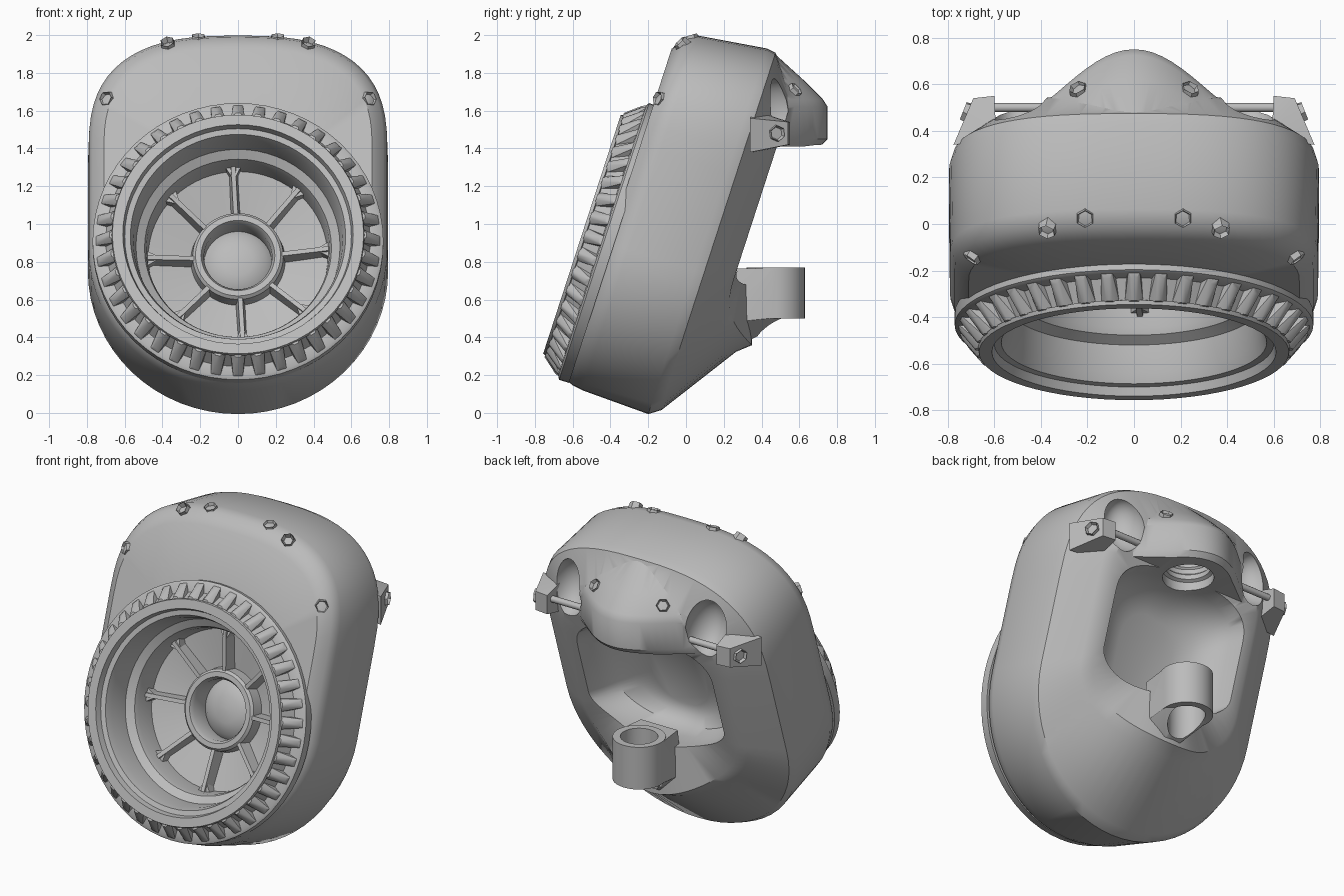
import bpy, bmesh, math
from math import sin, cos, pi, radians
from mathutils import Vector

if "Cube" in bpy.data.objects:
    bpy.data.objects.remove(bpy.data.objects["Cube"])

grey = bpy.data.materials.new("housing grey")
grey.use_nodes = True
GREY = (0.5, 0.5, 0.5, 1)
grey.diffuse_color = GREY
grey.node_tree.nodes["Principled BSDF"].inputs["Base Color"].default_value = GREY

TILT = radians(18)
S, C = sin(TILT), cos(TILT)


def place(x, v, d):
    """Tilted frame: v runs up the sloping front, d runs into the housing."""
    return Vector((x, -0.41 + v * S + d * C, 0.9 + v * C - d * S))


def smooth(ob, angle):
    bpy.ops.object.select_all(action='DESELECT')
    ob.select_set(True)
    bpy.context.view_layer.objects.active = ob
    bpy.ops.object.shade_smooth_by_angle(angle=radians(angle))


def finish(name, bm, angle=35):
    bmesh.ops.recalc_face_normals(bm, faces=bm.faces)
    mesh = bpy.data.meshes.new(name)
    bm.to_mesh(mesh)
    bm.free()
    mesh.materials.append(grey)
    ob = bpy.data.objects.new(name, mesh)
    bpy.context.collection.objects.link(ob)
    smooth(ob, angle)
    return ob


def loft(name, rings, centres=None):
    """Skin closed rings; ends are fans to a centre, or flat caps."""
    bm = bmesh.new()
    rows = [[bm.verts.new(p) for p in ring] for ring in rings]
    n = len(rows[0])
    for a, b in zip(rows, rows[1:]):
        for i in range(n):
            bm.faces.new((a[i], a[(i + 1) % n], b[(i + 1) % n], b[i]))
    for k, row in enumerate((rows[0], rows[-1])):
        if centres:
            c = bm.verts.new(centres[k])
            for i in range(n):
                bm.faces.new((row[i], row[(i + 1) % n], c))
        else:
            bm.faces.new(row)
    return finish(name, bm)


def hull(name, points):
    bm = bmesh.new()
    for p in points:
        bm.verts.new(p)
    out = bmesh.ops.convex_hull(bm, input=bm.verts)
    junk = {g for g in out["geom_interior"] if isinstance(g, bmesh.types.BMVert)}
    bmesh.ops.delete(bm, geom=list(junk), context='VERTS')
    return finish(name, bm)


def circle(x, y, z, r, n=32):
    return [Vector((x + r * cos(2 * pi * i / n), y + r * sin(2 * pi * i / n), z)) for i in range(n)]


def disc(r, d, n=64):
    return [place(r * cos(2 * pi * i / n), r * sin(2 * pi * i / n), d) for i in range(n)]


def combine(target, tool, operation):
    mod = target.modifiers.new("cut", 'BOOLEAN')
    mod.operation, mod.solver, mod.object = operation, 'EXACT', tool
    bpy.ops.object.select_all(action='DESELECT')
    target.select_set(True)
    bpy.context.view_layer.objects.active = target
    bpy.ops.object.modifier_move_to_index(modifier=mod.name, index=0)
    bpy.ops.object.modifier_apply(modifier=mod.name)
    bpy.data.objects.remove(tool)


def outline(d, a, low, rb, high, rt, rise=0.0, power=0.74):
    """Round bottom, straight sides, squarer top; rise pushes the bottom back."""
    pts = []
    for i in range(33):
        t = pi + pi * i / 32
        pts.append(place(a * cos(t), low + rb * sin(t), d + rise * sin(t) ** 4))
    for i in range(33):
        t = pi * i / 32
        c, s = cos(t), sin(t)
        pts.append(place(a * math.copysign(abs(c) ** power, c), high + rt * max(s, 0) ** power, d))
    return pts


# Main housing: front bevel, drafted wall, rear shoulder, rear rim
housing = loft("housing", [
    outline(0.0, 0.71, 0, 0.755, 0.52, 0.56),
    outline(0.05, 0.77, 0, 0.775, 0.54, 0.62),
    outline(0.11, 0.79, 0, 0.785, 0.55, 0.64),
    outline(0.48, 0.795, 0, 0.797, 0.55, 0.688),
    outline(0.53, 0.78, 0, 0.755, 0.55, 0.68, 0.01),
    outline(0.66, 0.6, 0.08, 0.42, 0.6, 0.47, 0.16),
    outline(0.69, 0.54, 0.1, 0.38, 0.62, 0.4, 0.2)],
    (place(0, 0.3, 0), place(0, 0.35, 0.69)))


# Bell-shaped rear boss
def bell(z, base, peak, w=0.56):
    xs = [w * (i / 14 - 1) for i in range(29)]
    return [Vector((x, base + (peak - base) * max(cos(pi * x / w / 2), 0) ** 1.7, z)) for x in xs] + \
        [Vector((w, 0.25, z)), Vector((-w, 0.25, z))]


combine(housing, loft("boss", [
    bell(1.41, 0.42, 0.71), bell(1.45, 0.43, 0.75), bell(1.62, 0.43, 0.75), bell(1.66, 0.42, 0.725),
    bell(1.76, 0.38, 0.625, 0.5), bell(1.91, 0.27, 0.46, 0.34)]), 'UNION')

# Rear cavity with a level ceiling and floor
rings = []
for d, w, inset in ((0.42, 0.2, 0.13), (0.45, 0.31, 0.07), (0.51, 0.4, 0.02), (0.6, 0.45, 0.0),
                    (0.69, 0.48, 0.0), (1.3, 0.62, 0.0)):
    top = (0.52 + 0.309 * d) / C - inset
    floor = (-0.23 + 0.309 * d) / C + inset
    rings.append(outline(d, w, floor + 0.2, 0.2, top - 0.25, 0.25))
combine(housing, loft("cavity_cutter", rings), 'DIFFERENCE')

# Round well in the front for the bowl
combine(housing, loft("well_cutter", [disc(0.62, -0.2), disc(0.62, 0.1), disc(0.49, 0.2), disc(0.49, 0.38)]),
        'DIFFERENCE')

# Upright bore under the boss, with grooves
combine(housing, loft("bore_cutter", [circle(0, 0.49, z, r) for z, r in
                                      ((1.3, 0.15), (1.47, 0.15), (1.48, 0.13), (1.51, 0.13), (1.52, 0.14),
                                       (1.55, 0.14), (1.56, 0.13), (1.62, 0.13))]), 'DIFFERENCE')

# Oval rear pockets
for side in (1, -1):
    bm = bmesh.new()
    bmesh.ops.create_uvsphere(bm, u_segments=24, v_segments=16, radius=1)
    for v in bm.verts:
        v.co = Vector((side * 0.49 + v.co.x * 0.12, 0.5 + v.co.y * 0.15 - v.co.z * 0.03, 1.59 + v.co.z * 0.18))
    combine(housing, finish("pocket_cutter", bm), 'DIFFERENCE')

# Lower lug on a tapered foot, drilled upright
lug = loft("lower_lug", [circle(0, 0.475, z, 0.155) for z in (0.5, 0.77)])
combine(lug, hull("lug_neck", [(s * x, y, z) for s in (-1, 1) for x, y, z in
                               ((0.13, 0.27, 0.765), (0.153, 0.46, 0.765), (0.153, 0.47, 0.505),
                                (0.15, 0.25, 0.48), (0.05, 0.33, 0.38), (0.08, 0.45, 0.47),
                                (0.06, 0.56, 0.505))]), 'UNION')
for part in (lug, housing):
    combine(part, loft("lug_bore", [circle(0, 0.475, z, 0.11) for z in (0.3, 0.9)]), 'DIFFERENCE')
    smooth(part, 45)

# Front bowl turned about the sloping axis: hidden back, lip, steps, floor, hub and dome
profile = [(0.01, 0.375), (0.485, 0.375), (0.485, 0.22), (0.6, 0.09), (0.61, 0.03),
           (0.77, 0.03), (0.77, -0.025), (0.755, -0.035), (0.7, -0.04), (0.655, -0.125), (0.67, -0.13),
           (0.665, -0.148), (0.61, -0.148), (0.6, -0.11), (0.57, -0.105), (0.555, -0.06), (0.54, 0.06),
           (0.495, 0.09), (0.485, 0.12), (0.475, 0.24), (0.25, 0.3), (0.24, 0.23), (0.225, 0.215),
           (0.195, 0.215), (0.18, 0.24), (0.18, 0.36), (0.15, 0.33), (0.08, 0.305), (0.01, 0.3)]
loft("front_bowl", [disc(r, d) for r, d in profile])


def radial(angle, r, side, d):
    return place(r * cos(angle) - side * sin(angle), r * sin(angle) + side * cos(angle), d)


# Bowl spokes, flared at the wall
for i in range(8):
    a = radians(3 + 45 * i)
    hull("spoke", [radial(a, r, s * w, d) for s in (-1, 1) for r, d, w in
                   ((0.23, 0.225, 0.012), (0.48, 0.17, 0.012), (0.23, 0.31, 0.025), (0.48, 0.26, 0.025))])
    hull("spoke_foot", [radial(a, r, s * w, d) for s in (-1, 1) for r, w in ((0.43, 0.012), (0.48, 0.04))
                        for d in (0.185, 0.26)])

# Wedge-shaped grip teeth around the bowl
for i in range(40):
    a = 2 * pi * i / 40
    hull("grip_tooth", [radial(a, r, s * w, d) for s in (-1, 1) for r, d, w in
                        ((0.64, -0.03, 0.04), (0.755, -0.03, 0.025), (0.745, -0.055, 0.012),
                         (0.68, -0.135, 0.012), (0.64, -0.135, 0.04))])


# Hexagonal socket screws
def screw(name, at, normal, r=0.045):
    bm = bmesh.new()
    bmesh.ops.create_cone(bm, cap_ends=True, segments=6, radius1=r, radius2=r * 0.85, depth=0.06)
    top = max(bm.faces, key=lambda f: f.calc_center_median().z)
    bmesh.ops.inset_region(bm, faces=[top], thickness=r * 0.3)
    bmesh.ops.translate(bm, verts=top.verts, vec=(0, 0, -0.03))
    turn = Vector((0, 0, 1)).rotation_difference(Vector(normal)).to_matrix()
    for v in bm.verts:
        v.co = turn @ v.co + Vector(at)
    finish(name, bm, 20)


for side in (1, -1):
    screw("front_screw", (side * 0.37, -0.015, 1.945), (side * 0.2, -0.7, 0.7))
    screw("front_screw", (side * 0.685, -0.13, 1.66), (side * 0.6, -0.8, 0.2))
    screw("top_screw", (side * 0.21, 0.03, 1.97), (0, -0.3, 1))
    screw("boss_screw", (side * 0.235, 0.565, 1.7), (side * 0.3, 0.7, 0.6))
    # Corner ear blending into the wall, with its cross pin
    hull("pin_ear", [(side * x, y, z) for x, y, low, high in
                     ((0.775, 0.34, 1.38, 1.56), (0.69, 0.54, 1.42, 1.54), (0.6, 0.55, 1.42, 1.54),
                      (0.59, 0.36, 1.38, 1.6)) for z in (low, high)])
    screw("ear_screw", (side * 0.705, 0.475, 1.48), (side, 0.4, 0), 0.05)
    bm = bmesh.new()
    bmesh.ops.create_cone(bm, cap_ends=True, segments=12, radius1=0.02, radius2=0.02, depth=0.26)
    for v in bm.verts:
        v.co = Vector((side * 0.48 + v.co.z, 0.5 + v.co.x, 1.5 + v.co.y))
    finish("cross_pin", bm)
